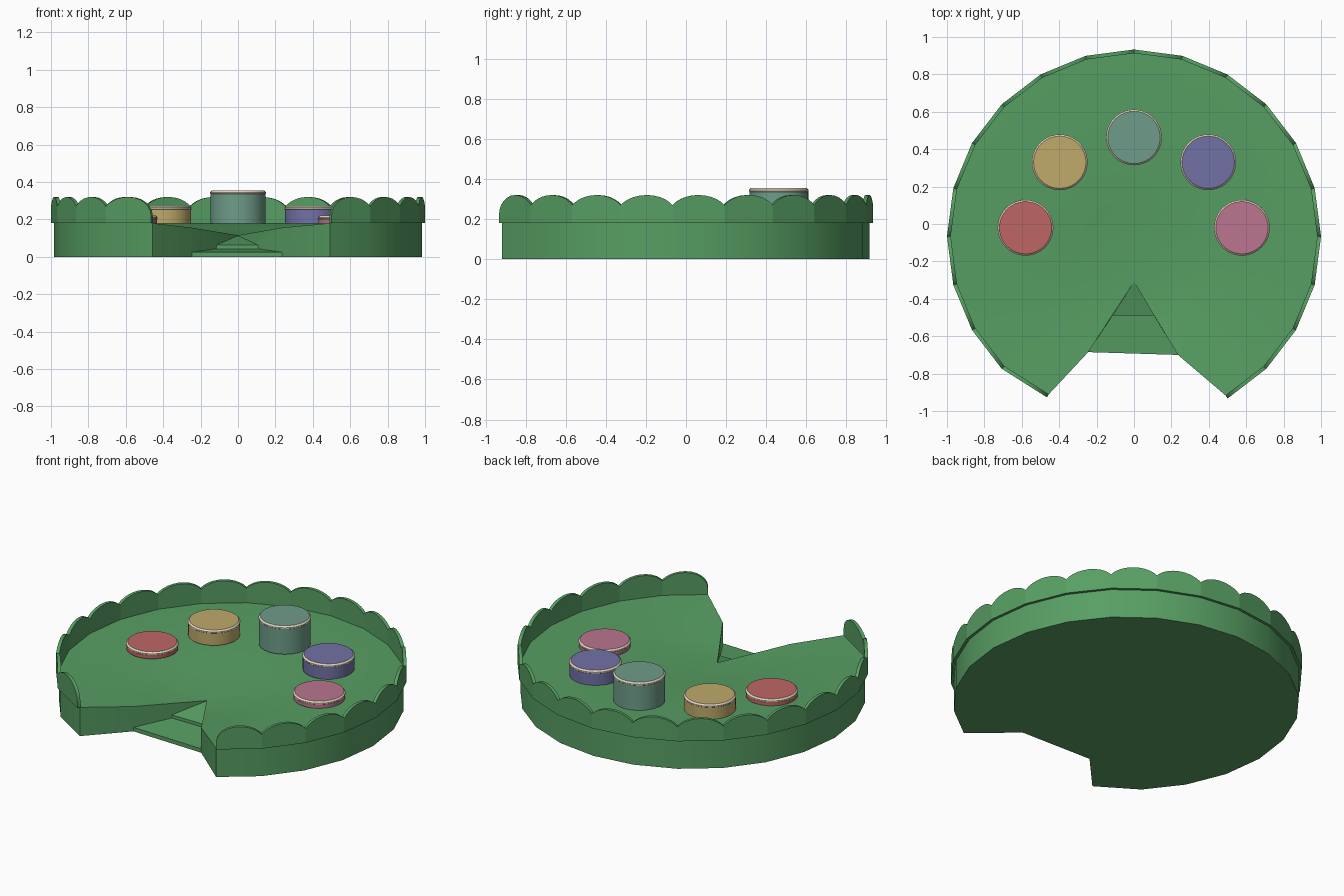
import bpy, bmesh, math

if "Cube" in bpy.data.objects:
    bpy.data.objects.remove(bpy.data.objects["Cube"])

CY = -0.067                       # centre of the round outline
APEX = (0.0, -0.31)               # inner tip of the notch
MID_L, MID_R = (-0.245, -0.685), (0.235, -0.70)
FLOOR = 0.18


def material(name, rgb):
    m = bpy.data.materials.new(name)
    m.diffuse_color = [(c / 255) ** 2.2 for c in rgb] + [1]
    m.use_nodes = True
    m.node_tree.nodes["Principled BSDF"].inputs["Base Color"].default_value = m.diffuse_color
    return m


def finish(name, bm, mats, angle=None):
    bmesh.ops.recalc_face_normals(bm, faces=bm.faces)
    me = bpy.data.meshes.new(name)
    bm.to_mesh(me)
    bm.free()
    ob = bpy.data.objects.new(name, me)
    bpy.context.collection.objects.link(ob)
    for m in mats:
        me.materials.append(m)
    if angle:
        bpy.ops.object.select_all(action='DESELECT')
        ob.select_set(True)
        bpy.context.view_layer.objects.active = ob
        bpy.ops.object.shade_smooth_by_angle(angle=math.radians(angle))
    return ob


def outline(r):
    """Round outline in 15 degree steps, from right notch end to left one."""
    pts = [(r * math.cos(math.radians(a)), CY + r * math.sin(math.radians(a)))
           for a in range(-60, 226, 15)]
    return pts + [(-0.465 * r, CY - 0.86 * r)]


green = material("leaf_green", (88, 157, 99))
cream = material("cream", (225, 212, 190))

# Tray body: floor fans out from the notch tip, where it dips
bm = bmesh.new()
pts = [MID_R] + outline(0.983) + [MID_L]
rings = []
for t in (0.33, 0.66, 1.0):
    ring = []
    for x, y in pts:
        px, py = APEX[0] + (x - APEX[0]) * t, APEX[1] + (y - APEX[1]) * t
        d = math.hypot(px - APEX[0], py - APEX[1])
        ring.append(bm.verts.new((px, py, min(FLOOR, 0.115 + 0.065 * d / 0.72))))
    rings.append(ring)
tip = bm.verts.new((*APEX, 0.115))
tip_low = bm.verts.new((*APEX, 0))
low = [bm.verts.new((x, y, 0)) for x, y in pts]
n = len(pts)
for i in range(n - 1):
    bm.faces.new((tip, rings[0][i], rings[0][i + 1]))
    for a, b in zip(rings, rings[1:]):
        bm.faces.new((a[i], b[i], b[i + 1], a[i + 1]))
    bm.faces.new((rings[-1][i], low[i], low[i + 1], rings[-1][i + 1]))
for k in (0, n - 1):
    bm.faces.new([tip] + [r[k] for r in rings] + [low[k], tip_low])
bm.faces.new([tip_low] + low)
finish("tray_body", bm, [green], 30)

# Scalloped rim: one rounded scallop per outline segment
bm = bmesh.new()
outer, inner = outline(1.0), outline(0.98)
STEPS = 12
cols = []
segs = len(outer) - 1
for s in range(segs):
    for k in range(STEPS + 1):
        if k == 0 and s > 0:
            continue
        # cosine spacing keeps the arc ends round
        f = 0.5 - 0.5 * math.cos(math.pi * k / STEPS)
        u = 2 * f - 1
        end = (s == 0 and u < 0) or (s == segs - 1 and u > 0)
        w = 1.0 if end else 1.15
        z = 0.22 + 0.10 * math.sqrt(max(0, 1 - (u / w) ** 2))
        col = []
        for ring, zz in ((outer, FLOOR), (outer, z), (inner, z), (inner, FLOOR)):
            (x0, y0), (x1, y1) = ring[s], ring[s + 1]
            col.append(bm.verts.new((x0 + (x1 - x0) * f, y0 + (y1 - y0) * f, zz)))
        cols.append(col)
for a, b in zip(cols, cols[1:]):
    for j in range(4):
        m = (j + 1) % 4
        bm.faces.new((a[j], b[j], b[m], a[m]))
bm.faces.new(cols[0])
bm.faces.new(cols[-1])
finish("scalloped_rim", bm, [green], 30)

# Stepped ramp in the notch
bm = bmesh.new()
left = [(-0.116, -0.49, 0.063), (-0.116, -0.49, 0.043), (*MID_L, 0.025), (*MID_L, 0)]
right = [(0.108, -0.49, 0.063), (0.108, -0.49, 0.043), (*MID_R, 0.025), (*MID_R, 0)]
L = [bm.verts.new(p) for p in left]
R = [bm.verts.new(p) for p in right]
top = bm.verts.new((*APEX, 0.113))
bot = bm.verts.new((*APEX, 0))
bm.faces.new((top, L[0], R[0]))
for i in range(3):
    bm.faces.new((L[i], L[i + 1], R[i + 1], R[i]))
bm.faces.new([top] + L + [bot])
bm.faces.new([top] + R + [bot])
bm.faces.new((bot, L[3], R[3]))
finish("notch_ramp", bm, [green])


# Round pedestals with a cream chamfer at the top edge
def pedestal(name, x, y, h, rgb):
    bm = bmesh.new()
    N = 40
    prof = [(0.147, FLOOR - 0.002), (0.147, h - 0.018), (0.149, h - 0.016),
            (0.149, h - 0.009), (0.140, h)]
    rings = [[bm.verts.new((x + r * math.cos(math.tau * i / N),
                            y + r * math.sin(math.tau * i / N), z))
              for i in range(N)] for r, z in prof]
    for k in range(len(prof) - 1):
        for i in range(N):
            j = (i + 1) % N
            f = bm.faces.new((rings[k][i], rings[k][j], rings[k + 1][j], rings[k + 1][i]))
            f.material_index = 1 if k else 0
    bm.faces.new(rings[0])
    bm.faces.new(rings[-1])
    finish(name, bm, [material(name + "_colour", rgb), cream], 30)


pedestal("red_pedestal", -0.58, -0.02, 0.22, (188, 102, 100))
pedestal("yellow_pedestal", -0.397, 0.33, 0.272, (190, 168, 106))
pedestal("teal_pedestal", 0.0, 0.463, 0.354, (110, 155, 136))
pedestal("purple_pedestal", 0.397, 0.33, 0.272, (112, 112, 165))
pedestal("pink_pedestal", 0.577, -0.02, 0.22, (186, 116, 142))
